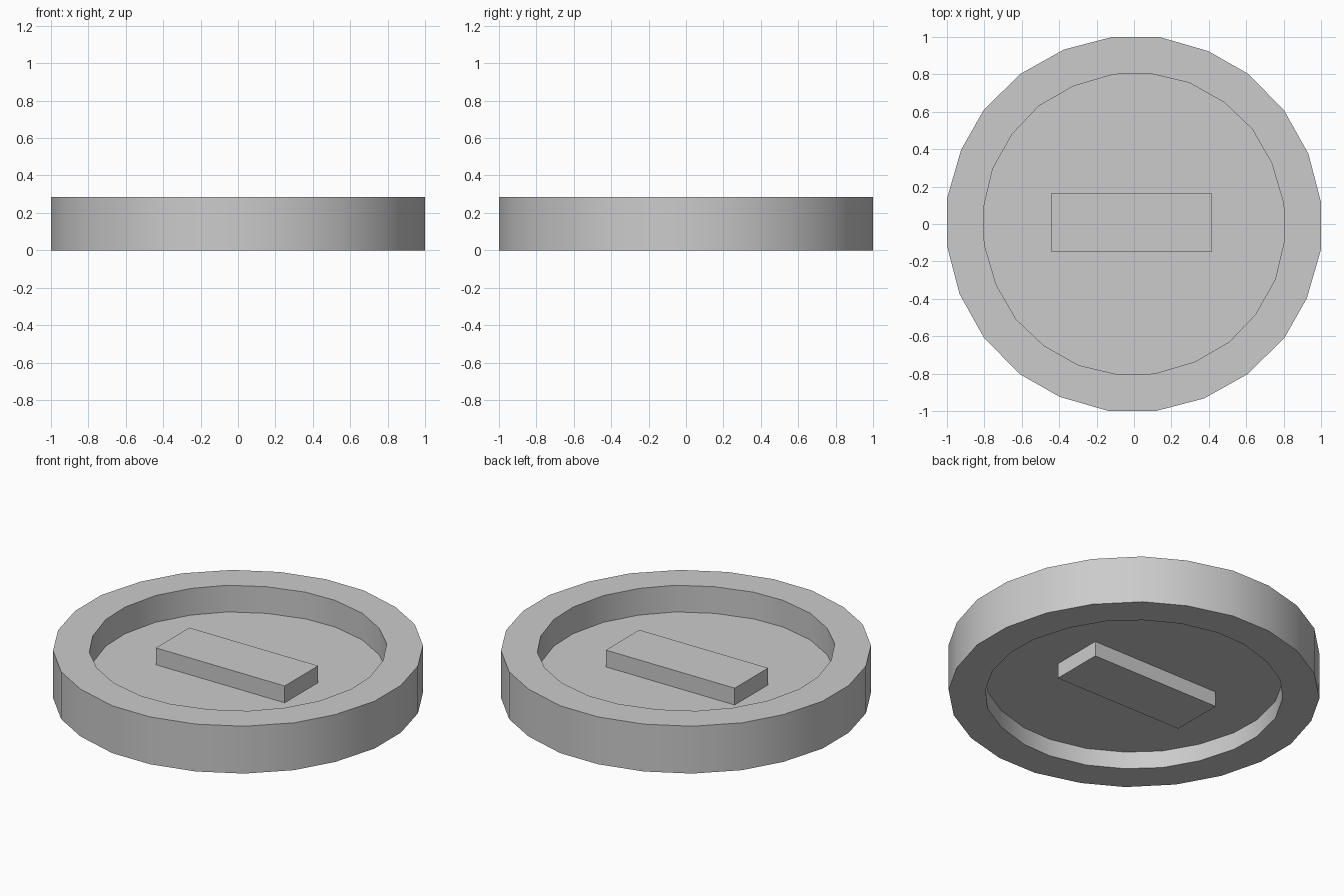
import bpy, bmesh, math

if "Cube" in bpy.data.objects:
    bpy.data.objects.remove(bpy.data.objects["Cube"])

# One quarter of each slightly irregular 24-sided outline
OUTER = [(0.135, 1.0), (0.398, 0.924), (0.612, 0.802),
         (0.804, 0.605), (0.933, 0.374), (1.0, 0.116)]
INNER = [(0.08, 0.806), (0.296, 0.755), (0.482, 0.65),
         (0.63, 0.51), (0.736, 0.326), (0.80, 0.11)]
HEIGHT = 0.284


def full_outline(quarter):
    """Repeat a quarter outline four times, turning clockwise."""
    pts = list(quarter)
    for _ in range(3):
        quarter = [(y, -x) for x, y in quarter]
        pts += quarter
    return pts


def finish(name, bm, smooth=True):
    bmesh.ops.recalc_face_normals(bm, faces=bm.faces)
    mesh = bpy.data.meshes.new(name)
    bm.to_mesh(mesh)
    bm.free()
    obj = bpy.data.objects.new(name, mesh)
    bpy.context.collection.objects.link(obj)
    if smooth:
        bpy.ops.object.select_all(action='DESELECT')
        obj.select_set(True)
        bpy.context.view_layer.objects.active = obj
        bpy.ops.object.shade_smooth_by_angle(angle=math.radians(30))
    return obj


def prism(name, pts, z0, z1, smooth=True):
    bm = bmesh.new()
    base = bm.faces.new([bm.verts.new((x, y, z0)) for x, y in pts])
    top = bmesh.ops.extrude_face_region(bm, geom=[base], use_keep_orig=True)
    for v in top["geom"]:
        if isinstance(v, bmesh.types.BMVert):
            v.co.z = z1
    return finish(name, bm, smooth)


def ring(name, outer, inner, z0, z1):
    bm = bmesh.new()
    loops = [[bm.verts.new((x, y, z)) for x, y in pts]
             for pts, z in ((outer, z0), (outer, z1), (inner, z1), (inner, z0))]
    n = len(outer)
    for k in range(4):
        a, b = loops[k], loops[(k + 1) % 4]
        for i in range(n):
            j = (i + 1) % n
            bm.faces.new((a[i], a[j], b[j], b[i]))
    return finish(name, bm)


# Thick outer rim
ring("rim", full_outline(OUTER), full_outline(INNER), 0, HEIGHT)

# Thin plate recessed on both sides
prism("plate", full_outline(INNER), 0.104, 0.124)

# Raised bar standing proud of both plate faces
prism("bar", [(-0.44, -0.15), (0.415, -0.15), (0.415, 0.167), (-0.44, 0.167)],
      0.014, 0.225, smooth=False)
